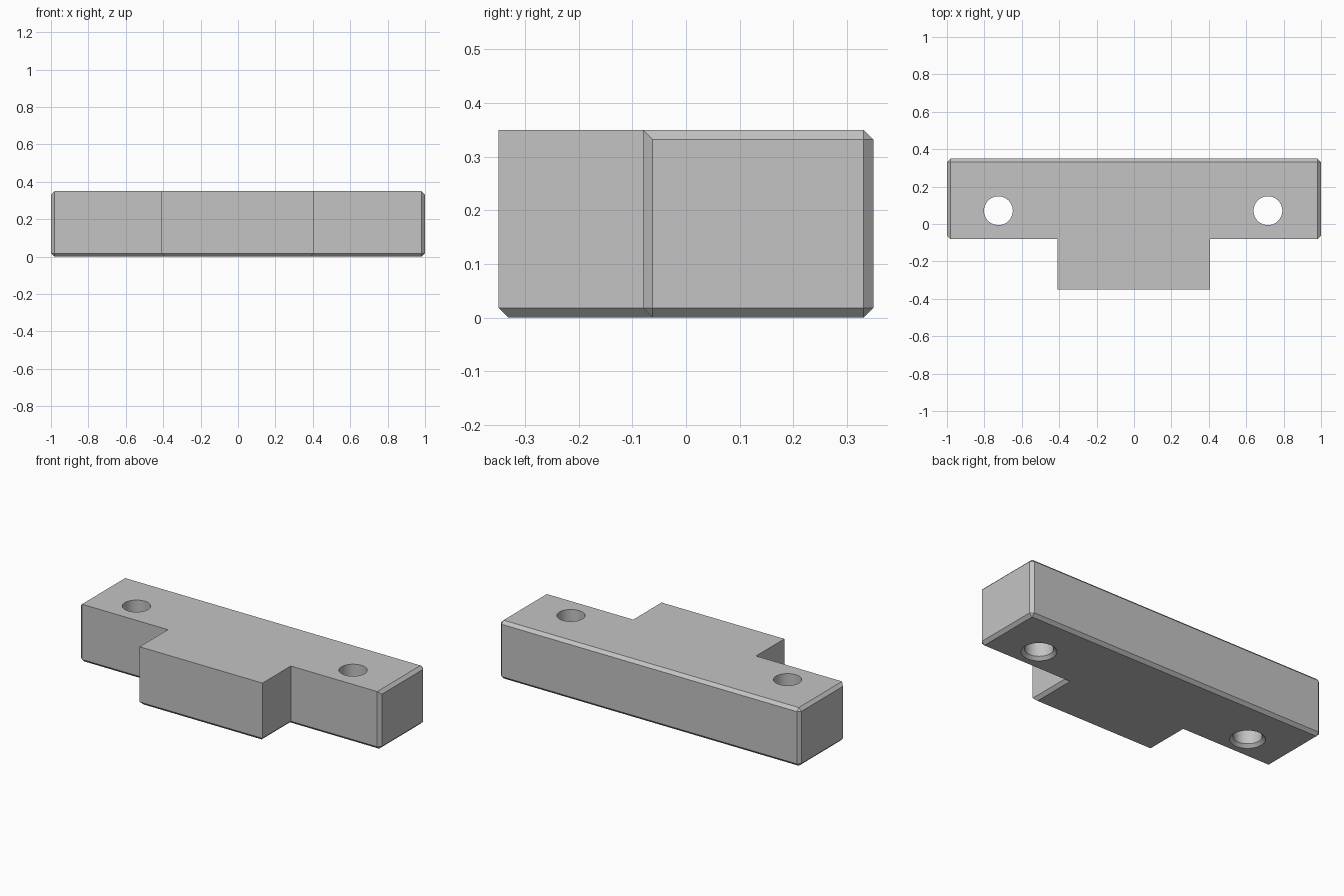
import bpy
import bmesh
from math import pi, cos, sin

cube = bpy.data.objects.get("Cube")
if cube:
    bpy.data.objects.remove(cube, do_unlink=True)

HEIGHT = 0.35
CHAMFER = 0.018
BACK, SHOULDER, FRONT = 0.349, -0.08, -0.349
TONGUE_LEFT, TONGUE_RIGHT = 0.407, -0.41
HOLE_RADIUS, HOLE_Y = 0.077, 0.071
HOLES = {"left": 0.716, "right": -0.725}

grey = bpy.data.materials.new("plain grey")
grey.use_nodes = True
colour = (0.55, 0.55, 0.55, 1)
grey.diffuse_color = colour
grey.node_tree.nodes["Principled BSDF"].inputs["Base Color"].default_value = colour


def add_object(name, bm):
    bmesh.ops.recalc_face_normals(bm, faces=bm.faces)
    mesh = bpy.data.meshes.new(name)
    bm.to_mesh(mesh)
    bm.free()
    mesh.materials.append(grey)
    obj = bpy.data.objects.new(name, mesh)
    bpy.context.collection.objects.link(obj)
    return obj


def needs_chamfer(edge):
    """Whole bottom rim, upright outer corners, top rim at the ends and back."""
    a, b = (v.co for v in edge.verts)
    bottom = max(a.z, b.z) < 0.01
    at_end = abs(a.x) > 0.99 and abs(a.x - b.x) < 0.01
    at_back = min(a.y, b.y) > BACK - 0.01
    return bottom or at_end or at_back


# T-shaped block: outline extruded upwards, then chamfered
outline = [(-1, BACK), (-1, SHOULDER), (TONGUE_RIGHT, SHOULDER),
           (TONGUE_RIGHT, FRONT), (TONGUE_LEFT, FRONT),
           (TONGUE_LEFT, SHOULDER), (1, SHOULDER), (1, BACK)]
bm = bmesh.new()
base = bm.faces.new([bm.verts.new((x, y, 0)) for x, y in outline])
top = bmesh.ops.extrude_face_region(bm, geom=[base], use_keep_orig=True)
bmesh.ops.translate(bm, vec=(0, 0, HEIGHT),
                    verts=[g for g in top["geom"] if isinstance(g, bmesh.types.BMVert)])
bmesh.ops.recalc_face_normals(bm, faces=bm.faces)
bmesh.ops.bevel(bm, geom=[e for e in bm.edges if needs_chamfer(e)],
                offset=CHAMFER, offset_type='OFFSET', segments=1,
                profile=0.5, affect='EDGES', clamp_overlap=True)
block = add_object("t_block", bm)


# Through holes, countersunk on the underside
def hole_cutter(name, x, sides=48):
    margin = 0.02
    profile = [(HOLE_RADIUS + CHAMFER + margin, -margin),
               (HOLE_RADIUS, CHAMFER), (HOLE_RADIUS, HEIGHT + margin)]
    bm = bmesh.new()
    rings = [[bm.verts.new((x + r * cos(2 * pi * i / sides),
                            HOLE_Y + r * sin(2 * pi * i / sides), z))
              for i in range(sides)] for r, z in profile]
    for low, high in zip(rings, rings[1:]):
        for i in range(sides):
            j = (i + 1) % sides
            bm.faces.new((low[i], low[j], high[j], high[i]))
    bm.faces.new(rings[0])
    bm.faces.new(rings[-1])
    cutter = add_object(name, bm)
    cutter.hide_render = True
    return cutter


bpy.ops.object.select_all(action='DESELECT')
block.select_set(True)
bpy.context.view_layer.objects.active = block
for side, x in HOLES.items():
    cutter = hole_cutter(side + "_hole_cutter", x)
    cut = block.modifiers.new(side + "_hole", 'BOOLEAN')
    cut.operation = 'DIFFERENCE'
    cut.solver = 'EXACT'
    cut.object = cutter
    bpy.ops.object.modifier_apply(modifier=cut.name)
    bpy.data.objects.remove(cutter, do_unlink=True)

# Smooth bores, sharp chamfers
bpy.ops.object.shade_smooth_by_angle(angle=pi / 9)
